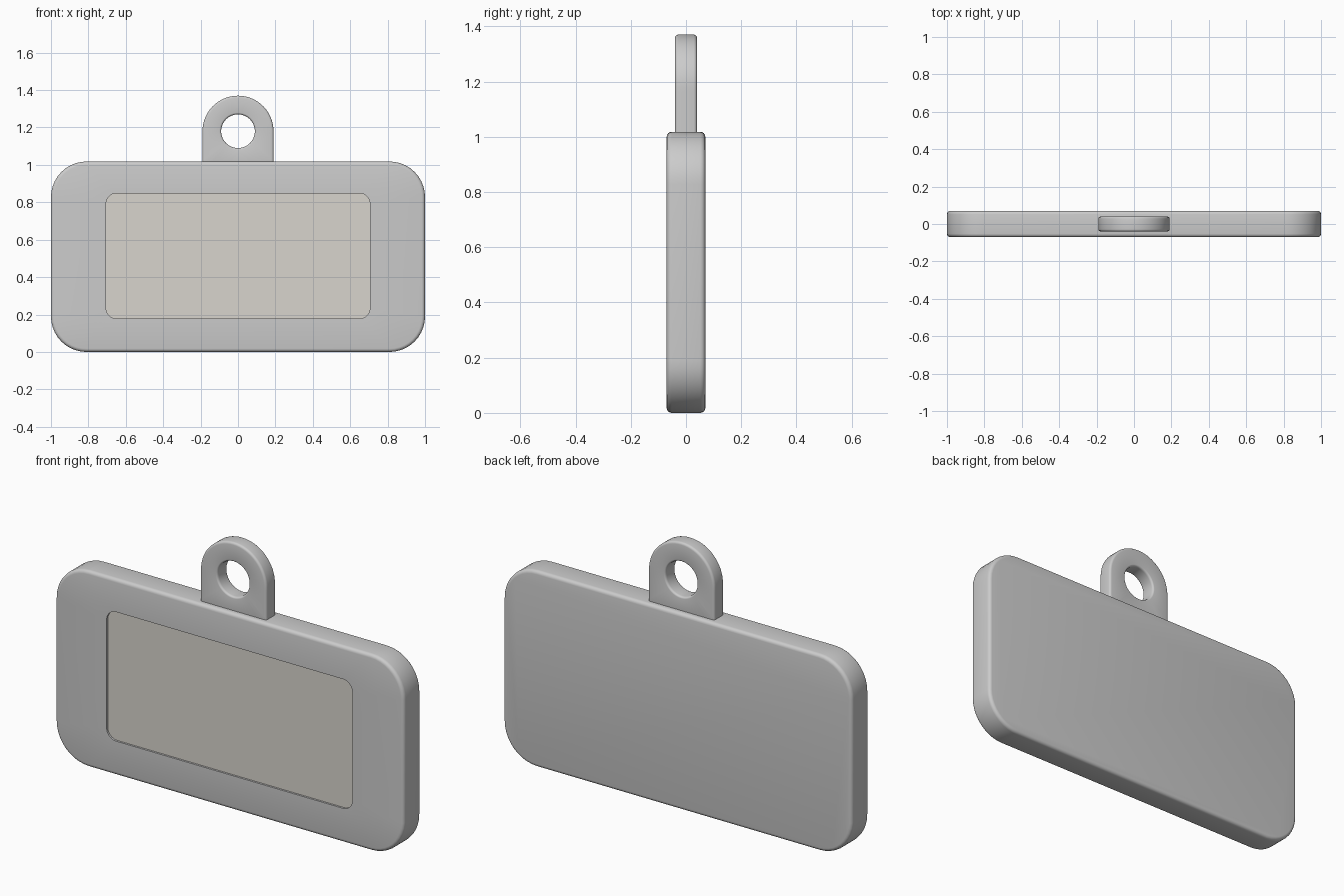
import bpy, bmesh
from math import sin, cos, pi, radians

if "Cube" in bpy.data.objects:
    bpy.data.objects.remove(bpy.data.objects["Cube"])


def rounded_rect(hw, z0, z1, r, inset=0, seg=10):
    """Rounded rectangle in x/z, shrunk evenly by inset."""
    pts = []
    for k, (sx, z) in enumerate([(1, z1 - r), (-1, z1 - r), (-1, z0 + r), (1, z0 + r)]):
        for i in range(seg + 1):
            a = (k + i / seg) * pi / 2
            pts.append((sx * (hw - r) + (r - inset) * cos(a), z + (r - inset) * sin(a)))
    return pts


def arch(r, zc, n=64):
    """Half circle on top, square below."""
    pts = []
    for i in range(n):
        c, s = cos(2 * pi * i / n), sin(2 * pi * i / n)
        k = r if s >= 0 else r / max(abs(c), abs(s))
        pts.append((k * c, zc + k * s))
    return pts


def circle(r, zc, n=64):
    return [(r * cos(2 * pi * i / n), zc + r * sin(2 * pi * i / n)) for i in range(n)]


def rim(depth, bevel, steps=4):
    """(y, inset) pairs from the back to the front with rounded rims."""
    back = [(depth - bevel + bevel * cos(a), bevel - bevel * sin(a))
            for a in (pi / 2 * i / steps for i in range(steps + 1))]
    return back + [(-y, d) for y, d in reversed(back)]


def loft(name, rings, closed=False, color=None):
    """Skin a list of (y, outline) rings, capped or joined end to end."""
    bm = bmesh.new()
    loops = [[bm.verts.new((x, y, z)) for x, z in pts] for y, pts in rings]
    pairs = list(zip(loops, loops[1:] + loops[:1]))
    for a, b in pairs if closed else pairs[:-1]:
        n = len(a)
        for i in range(n):
            j = (i + 1) % n
            bm.faces.new((a[i], a[j], b[j], b[i]))
    if not closed:
        bm.faces.new(loops[0])
        bm.faces.new(loops[-1])
    bmesh.ops.recalc_face_normals(bm, faces=bm.faces)
    mesh = bpy.data.meshes.new(name)
    bm.to_mesh(mesh)
    bm.free()
    ob = bpy.data.objects.new(name, mesh)
    bpy.context.collection.objects.link(ob)
    if color:
        mat = bpy.data.materials.new(name + "_color")
        mat.diffuse_color = color
        mat.use_nodes = True
        mat.node_tree.nodes["Principled BSDF"].inputs["Base Color"].default_value = mat.diffuse_color
        mesh.materials.append(mat)
    bpy.ops.object.select_all(action='DESELECT')
    ob.select_set(True)
    bpy.context.view_layer.objects.active = ob
    bpy.ops.object.shade_smooth_by_angle(angle=radians(30))
    return ob


# Tag body with a shallow pocket in the front face
window = (0.705, 0.178, 0.848, 0.055)
body = [(y, rounded_rect(1.0, 0, 1.018, 0.19, d)) for y, d in rim(0.07, 0.018)]
body += [(y, rounded_rect(*window)) for y in (-0.07, -0.05)]
loft("tag_body", body)

# Label insert sitting just below the front face
loft("label_panel", [(y, rounded_rect(*window)) for y in (-0.045, -0.06)],
     color=(0.69, 0.66, 0.61, 1))

# Hanging tab with a rounded hole
tab_rim = rim(0.04, 0.012)
tab = [(y, arch(0.19 - d, 1.18)) for y, d in tab_rim]
tab += [(y, circle(0.09 + d * 0.8, 1.18)) for y, d in reversed(tab_rim)]
loft("hanging_tab", tab, closed=True)
